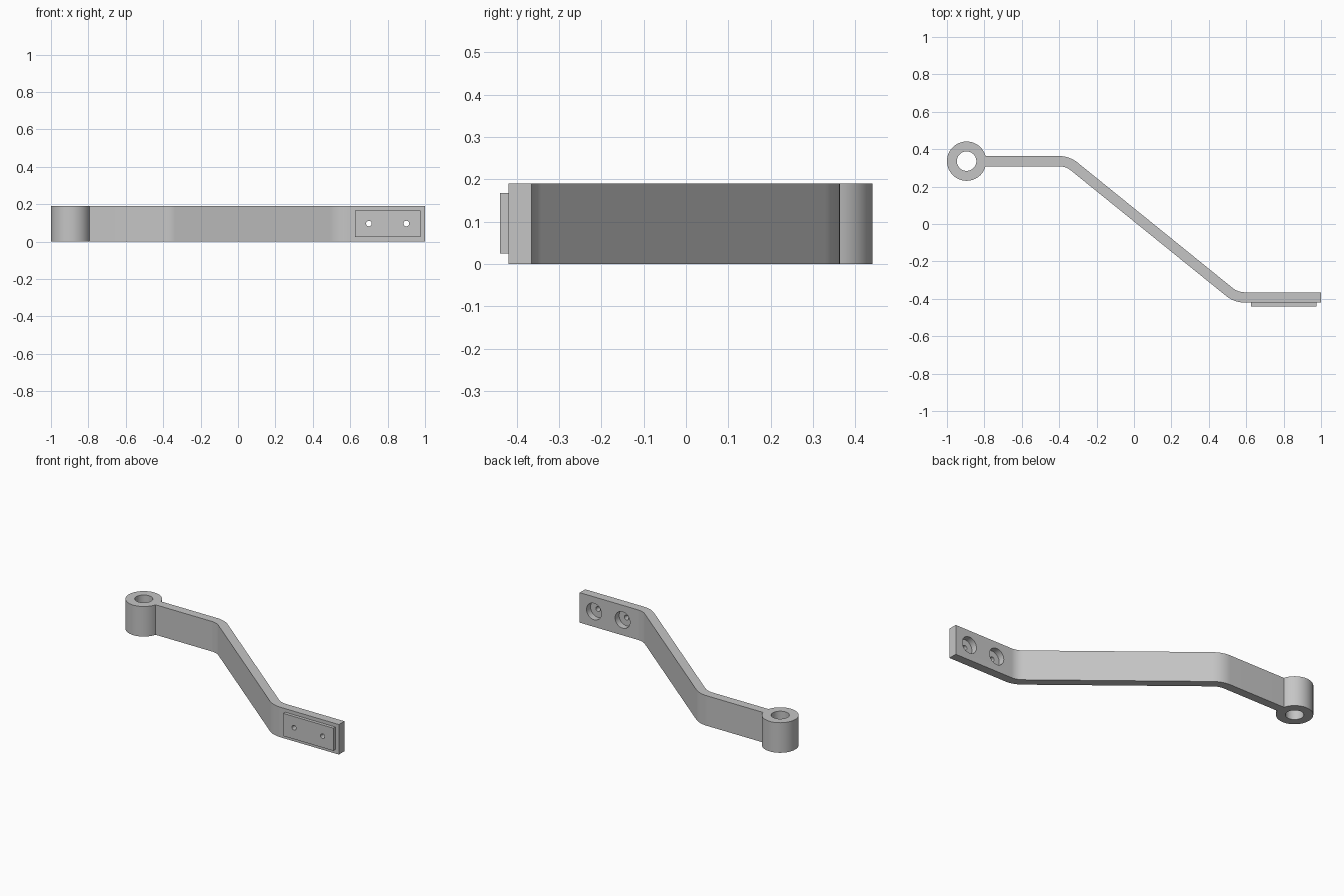
import bpy, bmesh, math
from mathutils import Matrix

if "Cube" in bpy.data.objects:
    bpy.data.objects.remove(bpy.data.objects["Cube"])

H = 0.19                          # bar height
T = 0.0275                        # half bar thickness
Y1, Y2 = 0.336, -0.3925           # centre lines of the two straight ends
X1, X2 = -0.355, 0.546            # bend corners on the centre line
R = 0.13                          # bend radius
EYE = (-0.895, 0.336)             # eye centre
EYE_R, BORE_R = 0.105, 0.052
HOLE_Z = 0.097

grey = bpy.data.materials.new("plain grey")
grey.diffuse_color = (0.56, 0.56, 0.56, 1)
grey.use_nodes = True
grey.node_tree.nodes["Principled BSDF"].inputs["Base Color"].default_value = grey.diffuse_color


def arc(c, r, a0, a1, n):
    return [(c[0] + r * math.cos(a0 + (a1 - a0) * i / n),
             c[1] + r * math.sin(a0 + (a1 - a0) * i / n)) for i in range(n + 1)]


def prism(name, pts, z0, z1):
    """Extrude a closed outline upwards."""
    bm = bmesh.new()
    face = bm.faces.new([bm.verts.new((x, y, z0)) for x, y in pts])
    top = bmesh.ops.extrude_face_region(bm, geom=[face])["geom"]
    bmesh.ops.translate(bm, vec=(0, 0, z1 - z0),
                        verts=[v for v in top if isinstance(v, bmesh.types.BMVert)])
    bmesh.ops.recalc_face_normals(bm, faces=bm.faces)
    mesh = bpy.data.meshes.new(name)
    bm.to_mesh(mesh)
    bm.free()
    mesh.materials.append(grey)
    ob = bpy.data.objects.new(name, mesh)
    bpy.context.collection.objects.link(ob)
    return ob


def drill(ob, centre, r, depth, along_y=True, n=32):
    """Cut a round hole centred on a point."""
    bm = bmesh.new()
    turn = Matrix.Rotation(math.pi / 2, 4, 'X') if along_y else Matrix()
    bmesh.ops.create_cone(bm, cap_ends=True, segments=n, radius1=r, radius2=r,
                          depth=depth, matrix=Matrix.Translation(centre) @ turn)
    mesh = bpy.data.meshes.new("drill")
    bm.to_mesh(mesh)
    bm.free()
    mesh.materials.append(grey)
    cutter = bpy.data.objects.new("drill", mesh)
    cutter.hide_render = True
    bpy.context.collection.objects.link(cutter)
    bpy.context.view_layer.objects.active = ob
    mod = ob.modifiers.new("hole", 'BOOLEAN')
    mod.operation, mod.solver, mod.object = 'DIFFERENCE', 'EXACT', cutter
    bpy.ops.object.modifier_apply(modifier=mod.name)
    bpy.data.objects.remove(cutter)


def smooth(ob):
    bpy.ops.object.select_all(action='DESELECT')
    ob.select_set(True)
    bpy.context.view_layer.objects.active = ob
    bpy.ops.object.shade_smooth_by_angle(angle=math.radians(30))


# Cranked bar and eye as one outline
bend = math.atan2(Y1 - Y2, X2 - X1)
tangent = R * math.tan(bend / 2)
c1 = (X1 - tangent, Y1 - R)
c2 = (X2 + tangent, Y2 + R)
up, down = math.pi / 2, 1.5 * math.pi
b = math.asin(T / EYE_R)
outline = (arc(c1, R + T, up, up - bend, 10)
           + arc(c2, R - T, down - bend, down, 10)
           + [(1, Y2 + T), (1, Y2 - T)]
           + arc(c2, R + T, down, down - bend, 10)
           + arc(c1, R - T, up - bend, up, 10)
           + arc(EYE, EYE_R, -b, b - 2 * math.pi, 56))
bar = prism("cranked_bar", outline, 0, H)
drill(bar, (*EYE, H / 2), BORE_R, 1, along_y=False, n=48)

# Raised pad on the front of the flat end
pad = prism("mounting_pad", [(0.625, -0.44), (0.975, -0.44),
                             (0.975, Y2 - T), (0.625, Y2 - T)], 0.025, 0.168)

# Counterbored screw holes
for x in (0.70, 0.90):
    drill(bar, (x, -0.355, HOLE_Z), 0.052, 0.10)
    drill(bar, (x, -0.42, HOLE_Z), 0.015, 0.10, n=24)
    drill(pad, (x, -0.43, HOLE_Z), 0.015, 0.10, n=24)

smooth(bar)
smooth(pad)
